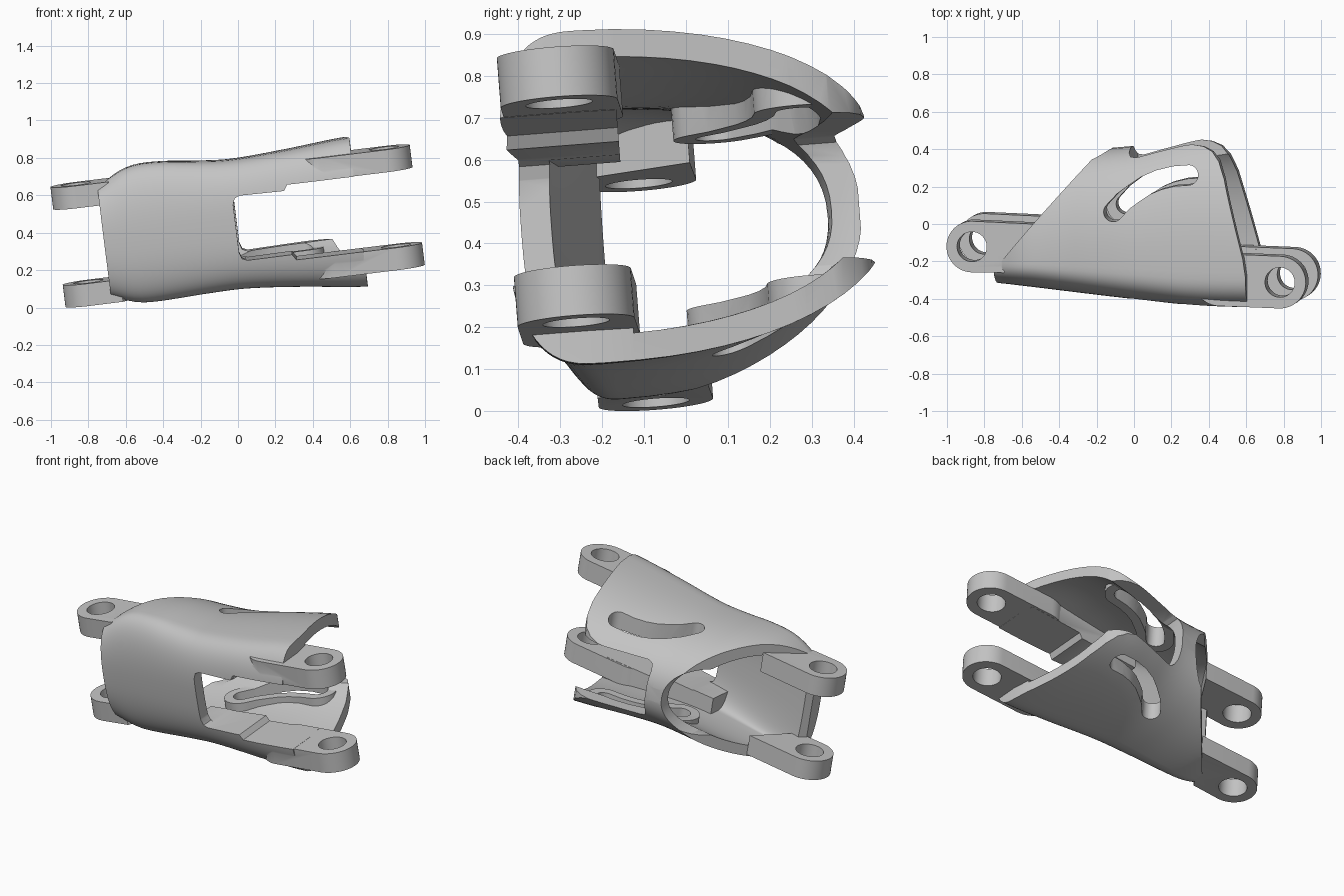
import bpy, bmesh, math
from mathutils import Matrix, Vector

if "Cube" in bpy.data.objects:
    bpy.data.objects.remove(bpy.data.objects["Cube"])

grey = bpy.data.materials.new("light_grey")
grey.diffuse_color = (0.55, 0.55, 0.55, 1)
grey.use_nodes = True
grey.node_tree.nodes["Principled BSDF"].inputs["Base Color"].default_value = grey.diffuse_color


def add_object(name, bm):
    bmesh.ops.recalc_face_normals(bm, faces=bm.faces[:])
    mesh = bpy.data.meshes.new(name)
    bm.to_mesh(mesh)
    bm.free()
    mesh.materials.append(grey)
    ob = bpy.data.objects.new(name, mesh)
    bpy.context.collection.objects.link(ob)
    return ob


def prism(name, outline, lo, hi, axis="z"):
    """Extrude a flat outline along z, or along y when the outline is in x-z."""
    bm = bmesh.new()
    put = (lambda a, b, c: (a, b, c)) if axis == "z" else (lambda a, b, c: (a, c, b))
    rings = [[bm.verts.new(put(a, b, c)) for a, b in outline] for c in (lo, hi)]
    bm.faces.new(rings[0])
    bm.faces.new(rings[1])
    n = len(outline)
    for i in range(n):
        j = (i + 1) % n
        bm.faces.new((rings[0][i], rings[0][j], rings[1][j], rings[1][i]))
    return add_object(name, bm)


def stroke(path, r, steps=16):
    """Outline of a path drawn with a round pen of radius r."""
    pts = [Vector(p) for p in path]
    out = []
    for line in (pts, pts[::-1]):
        for i, p in enumerate(line[:-1]):
            d = (line[i + 1] - line[max(i - 1, 0)]).normalized()
            out.append(p + Vector((d.y, -d.x)) * r)
        d = (line[-1] - line[-2]).normalized()
        a0 = math.atan2(-d.x, d.y)
        for k in range(steps):
            a = a0 + math.pi * k / steps
            out.append(line[-1] + r * Vector((math.cos(a), math.sin(a))))
    return [tuple(p) for p in out]


def arc(x, y, r, a0=0, a1=360, n=48):
    angles = [math.radians(a0 + (a1 - a0) * i / n) for i in range(n)]
    return [(x + r * math.cos(a), y + r * math.sin(a)) for a in angles]


def smooth_table(table, x):
    """Cubic interpolation through (x, value) pairs."""
    n = len(table)
    i = max(k for k in range(n - 1) if k == 0 or table[k][0] <= x)

    def slope(k):
        a, b = table[max(k - 1, 0)], table[min(k + 1, n - 1)]
        return (b[1] - a[1]) / (b[0] - a[0])
    (x0, v0), (x1, v1) = table[i], table[i + 1]
    w = x1 - x0
    t = (x - x0) / w
    return (v0 * (2*t**3 - 3*t*t + 1) + slope(i) * w * (t**3 - 2*t*t + t)
            + v1 * (3*t*t - 2*t**3) + slope(i + 1) * w * (t**3 - t*t))


TOP = [(-.9, .22), (-.72, .30), (-.6, .365), (-.5, .392), (-.35, .39), (-.2, .373),
       (0, .358), (.3, .373), (.6, .397), (.8, .40)]
BOTTOM = [(-.9, .22), (-.72, .29), (-.6, .335), (-.5, .348), (-.2, .338),
          (0, .336), (.3, .362), (.6, .40), (.8, .41)]
FRONT = [(-.9, -.31), (-.65, -.325), (0, -.395), (.4, -.43), (.8, -.435)]
BACK = [(-.9, .40), (-.2, .405), (0, .42), (.15, .46), (.35, .505), (.8, .53)]


def tube(name, wall, back_wall, x0, x1):
    """Loft of rounded egg-shaped sections along x."""
    bm = bmesh.new()
    rings, n, m = [], 72, 44
    for k in range(m + 1):
        x = x0 + (x1 - x0) * k / m
        blend = min(max((x + .5) / .8, 0), 1)
        yc = -.19 - .035 * blend
        front_wall = (.072 + .05 * min(max(-x / .7, 0), 1)) if wall else 0
        rf = yc - smooth_table(FRONT, x) - front_wall
        rb = smooth_table(BACK, x) - yc - back_wall
        ring = []
        for i in range(n):
            a = 2 * math.pi * i / n
            c, s = math.cos(a), math.sin(a)
            e = 2 / 2.3 if c > 0 else 2 / (2.4 + .5 * blend)
            h = smooth_table(TOP if s > 0 else BOTTOM, x) - wall
            y = yc + math.copysign(abs(c) ** e, c) * (rb if c > 0 else rf)
            ring.append(bm.verts.new((x, y, math.copysign(abs(s) ** e, s) * h)))
        rings.append(ring)
    for a, b in zip(rings, rings[1:]):
        for i in range(n):
            j = (i + 1) % n
            bm.faces.new((a[i], a[j], b[j], b[i]))
    bm.faces.new(rings[0])
    bm.faces.new(rings[-1])
    return add_object(name, bm)


def boolean(target, tool, op="DIFFERENCE"):
    mod = target.modifiers.new("cut", "BOOLEAN")
    mod.operation = op
    mod.object = tool
    mod.solver = "EXACT"
    bpy.context.view_layer.objects.active = target
    bpy.ops.object.modifier_apply(modifier=mod.name)
    bpy.data.objects.remove(tool)


LEFT, RIGHT = (-.833, -.105), (.826, -.28)
SLOT = [(-.07, .09), (-.02, .145), (.04, .19), (.10, .23), (.17, .26), (.25, .28), (.33, .287)]

# hollow housing, trimmed to its plan outline
housing = tube("housing", 0, 0, -.85, .75)
plan = [(-.72, -.6), (-.72, -.235), (-.535, -.02), (-.19, .375), (-.16, .397), (-.12, .405),
        (0, .416), (.2, .433), (.34, .443), (.40, .435), (.45, .41), (.49, .36), (.525, .27),
        (.545, .19), (.635, -.15), (.65, -.25), (.65, -.6)]
boolean(housing, prism("plan_trim", plan, -.7, .7), "INTERSECT")

# cavity leaves inner rails and raised slot rims standing
cavity = tube("cavity", .066, .07, -.89, .79)
rail_right = [(-.12, -.6), (.9, -.6), (.9, -.145), (-.12, -.145)]
rail_left = [(-.9, -.243), (-.66, -.243), (-.50, .02), (-.9, .03)]
for s in (1, -1):
    boolean(cavity, prism("rail_right", rail_right, s * .171, s * .6))
    boolean(cavity, prism("rail_left", rail_left, s * .207, s * .6))
    boolean(cavity, prism("slot_rim", stroke(SLOT, .105), s * .205, s * .6))
boolean(housing, cavity)

# side opening from front to back, and round scoop behind
side = [(.03, -.175), (.27, -.172), (.29, -.203), (1.2, -.203),
        (1.2, .203), (.29, .203), (.27, .172), (.03, .175), (.002, .163), (-.01, .13),
        (-.01, -.13), (.002, -.163)]
boolean(housing, prism("side_opening", side, -.7, .1, "y"))
back_side = [(x, max(-.175, min(.175, z))) for x, z in side if abs(x - .28) > .05]
boolean(housing, prism("back_opening", back_side, .08, .7, "y"))
boolean(housing, prism("back_scoop", arc(-.325, 0, .21), .15, .7, "y"))

# four hinge lugs
left_lug = arc(*LEFT, .137, 90, 272, 40) + [(-.66, -.243), (-.50, .02)]
right_lug = stroke([RIGHT, (.50, -.27)], .14, 24)
for s in (1, -1):
    for outline in (left_lug, right_lug):
        boolean(housing, prism("lug", outline, s * .204, s * .324), "UNION")

# pin holes and curved slots
for s in (1, -1):
    for x, y in (LEFT, RIGHT):
        boolean(housing, prism("pin_hole", arc(x, y, .08), s * .1, s * .6))
    boolean(housing, prism("curved_slot", stroke(SLOT, .052), s * .1, s * .6))

# tilt to the final pose
up = Vector((-.124, -.077, .99)).normalized()
right = (Vector((1, 0, 0)) - up * up.x).normalized()
fwd = up.cross(right)
pose = Matrix((right, fwd, up)).transposed().to_4x4()
housing.data.transform(Matrix.Translation((0, 0, .445)) @ pose)
low = min(v.co.z for v in housing.data.vertices)
housing.data.transform(Matrix.Translation((0, 0, -low)))

bpy.ops.object.select_all(action="DESELECT")
housing.select_set(True)
bpy.context.view_layer.objects.active = housing
bpy.ops.object.shade_smooth_by_angle(angle=math.radians(30))
